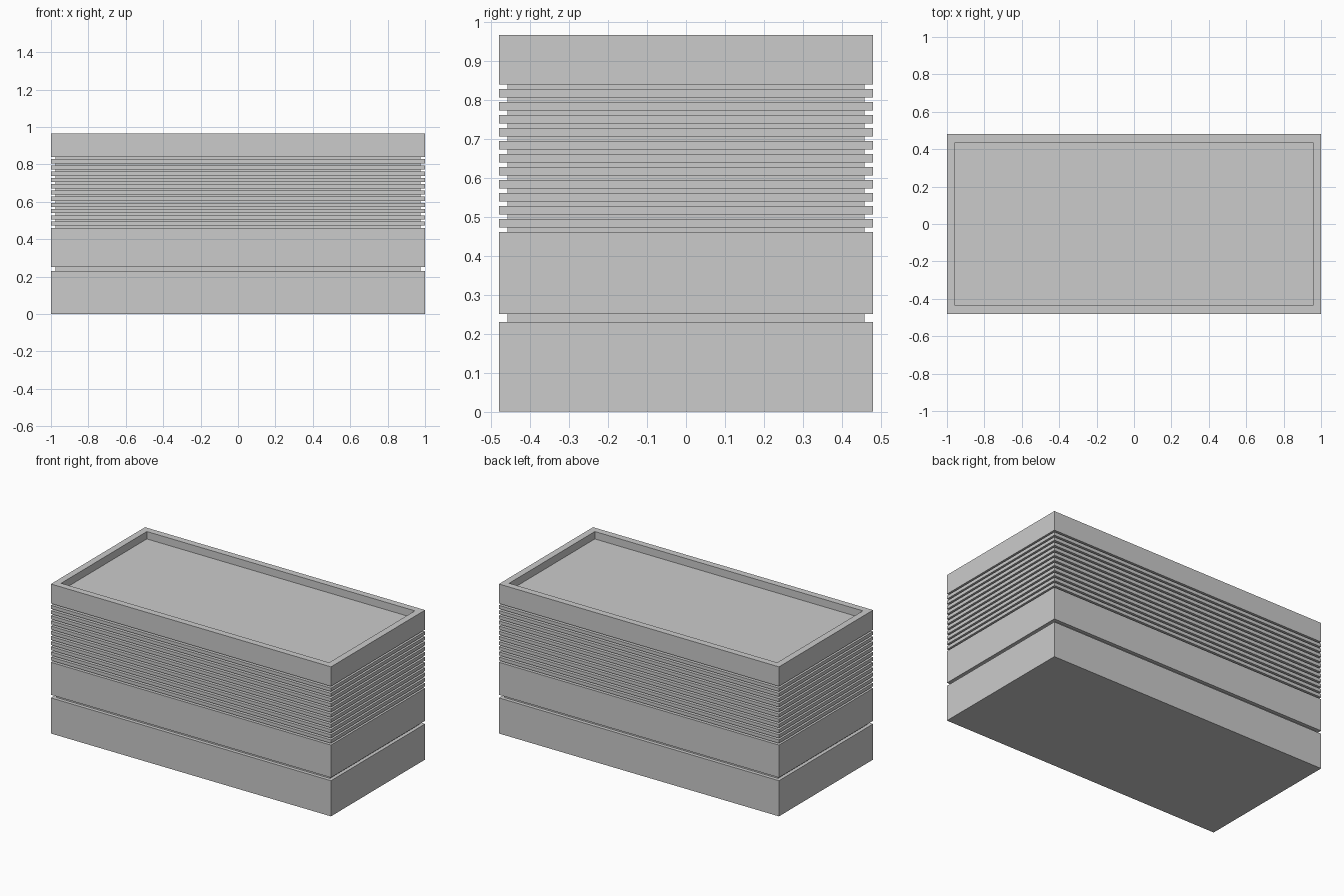
import bpy, bmesh

if "Cube" in bpy.data.objects:
    bpy.data.objects.remove(bpy.data.objects["Cube"])

HX, HY = 1.0, 0.48      # outer half sizes
GROOVE = 0.023          # groove depth
RIM = 0.043             # rim thickness
TOP = 0.965


def block(name, z0, z1, inset=0.0):
    """Box between two heights, drawn in from the outer footprint."""
    bm = bmesh.new()
    bmesh.ops.create_cube(bm, size=1.0)
    for v in bm.verts:
        v.co.x *= 2 * (HX - inset)
        v.co.y *= 2 * (HY - inset)
        v.co.z = z1 if v.co.z > 0 else z0
    mesh = bpy.data.meshes.new(name)
    bm.to_mesh(mesh)
    bm.free()
    ob = bpy.data.objects.new(name, mesh)
    bpy.context.collection.objects.link(ob)
    return ob


# Base plinth and the plain band above the shadow gap
block("base_plinth", 0.0, 0.23)
block("lower_band", 0.25, 0.46)

# Recessed core seen inside the grooves
block("recessed_core", 0.2, 0.86, GROOVE)

# Eleven thin slats wrapping the body
gap, pitch = 0.0117, 0.0334
for i in range(11):
    z = 0.46 + gap + i * pitch
    block(f"slat_{i + 1}", z, z + pitch - gap)

# Top tray with a shallow recess inside the rim
tray = block("top_tray", 0.46 + 11 * pitch + gap, TOP)
bm = bmesh.new()
bm.from_mesh(tray.data)
bm.normal_update()
lid = [f for f in bm.faces if f.normal.z > 0.9]
bmesh.ops.inset_region(bm, faces=lid, thickness=RIM, use_even_offset=True)
bmesh.ops.inset_region(bm, faces=lid, thickness=0.0, depth=0.0)
for v in lid[0].verts:
    v.co.z = TOP - 0.048
bm.to_mesh(tray.data)
bm.free()
